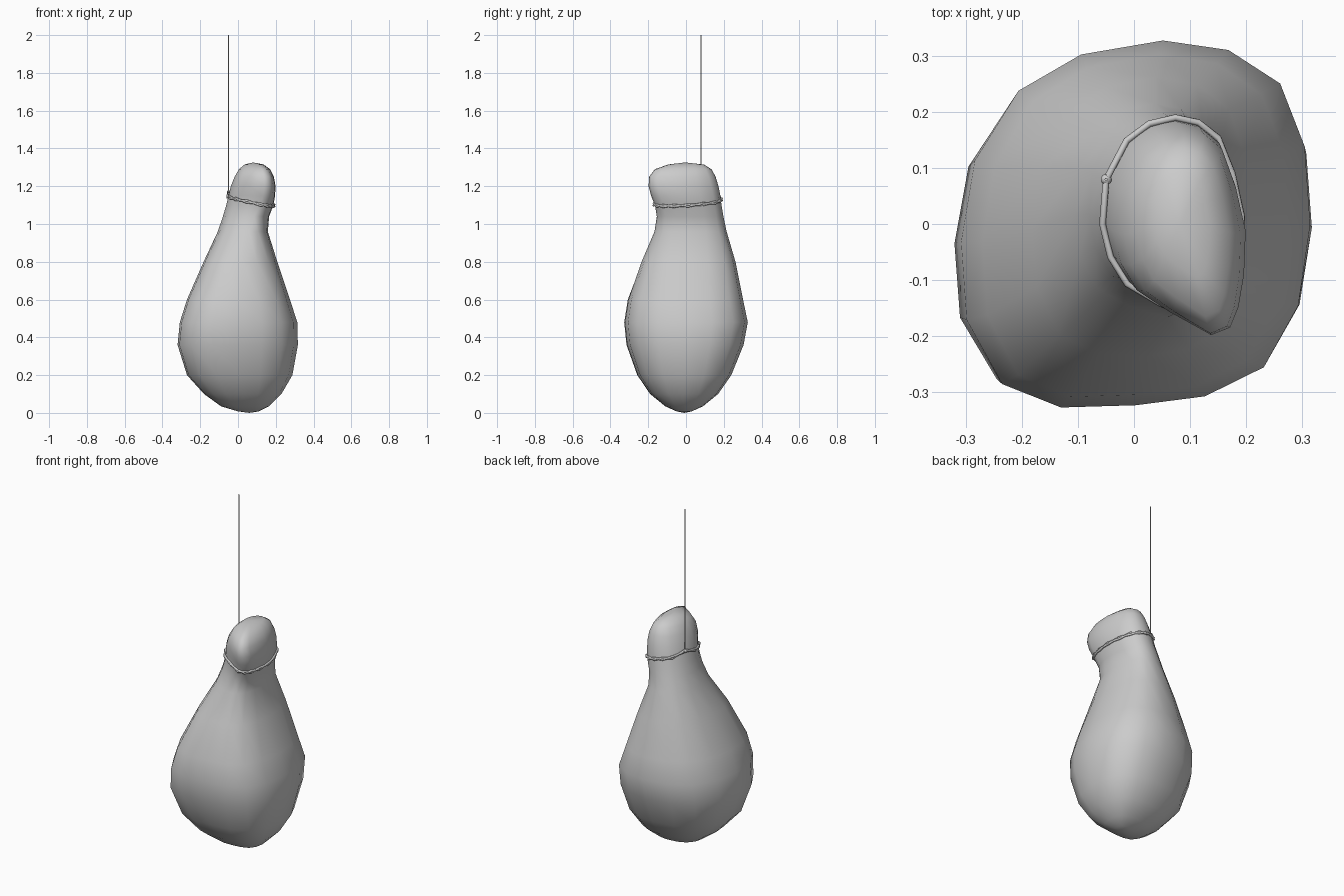
import bpy, bmesh, math
from mathutils import Vector

if "Cube" in bpy.data.objects:
    bpy.data.objects.remove(bpy.data.objects["Cube"])

# Cross-section outlines seen from above, clockwise from the left side
BELLY = [(-.32, -.03), (-.295, .115), (-.215, .24), (-.1, .305), (.05, .33), (.17, .313),
         (.265, .253), (.31, .14), (.32, 0), (.298, -.145), (.235, -.255), (.127, -.307),
         (0, -.323), (-.137, -.327), (-.245, -.285), (-.31, -.17)]
HEAD = [(-.045, 0), (-.04, .08), (-.005, .15), (.035, .18), (.08, .19), (.12, .18),
        (.155, .15), (.18, .08), (.198, 0), (.195, -.08), (.185, -.14), (.17, -.178),
        (.135, -.192), (.06, -.15), (0, -.11), (-.03, -.06)]

# Profile: height, x min, x max, y min, y max
PROFILE = [(.008, .0, .11, -.05, .03), (.035, -.09, .165, -.11, .09), (.10, -.18, .23, -.19, .17),
           (.20, -.27, .288, -.258, .24), (.36, -.32, .317, -.315, .305),
           (.48, -.308, .314, -.327, .327), (.60, -.27, .275, -.308, .302),
           (.80, -.182, .208, -.238, .262), (.96, -.107, .158, -.168, .215),
           (1.04, -.08, .165, -.155, .198), (1.10, -.062, .188, -.165, .188),
           (1.15, -.05, .196, -.185, .182), (1.20, -.038, .199, -.198, .172),
           (1.25, -.018, .19, -.195, .157), (1.29, .005, .17, -.165, .135),
           (1.315, .035, .135, -.095, .095)]


def normalised(outline):
    xs, ys = zip(*outline)
    fit = lambda v, s: 2 * (v - min(s)) / (max(s) - min(s)) - 1
    return [(fit(x, xs), fit(y, ys)) for x, y in outline]


BELLY, HEAD = normalised(BELLY), normalised(HEAD)
SIDES = len(BELLY)


def skin_point(i, z):
    """Point on the body surface at side i and height z."""
    k = 0
    while k < len(PROFILE) - 2 and PROFILE[k + 1][0] < z:
        k += 1
    a, b = PROFILE[k], PROFILE[k + 1]
    t = (z - a[0]) / (b[0] - a[0])
    _, x0, x1, y0, y1 = [p + (q - p) * t for p, q in zip(a, b)]
    w = min(1, max(0, (z - .75) / .4))
    u, v = Vector(BELLY[i]).lerp(Vector(HEAD[i]), w)
    return Vector((x0 + (x1 - x0) * (u + 1) / 2, y0 + (y1 - y0) * (v + 1) / 2, z))


def make_body():
    bm = bmesh.new()
    rings = [[bm.verts.new(skin_point(i, row[0])) for i in range(SIDES)] for row in PROFILE]
    for low, high in zip(rings, rings[1:]):
        for i in range(SIDES):
            j = (i + 1) % SIDES
            bm.faces.new((low[i], low[j], high[j], high[i]))
    for ring, tip in ((rings[0], (.06, -.01, 0)), (rings[-1], (.08, -.005, 1.326))):
        v = bm.verts.new(tip)
        for i in range(SIDES):
            bm.faces.new((ring[i], ring[(i + 1) % SIDES], v))
    bmesh.ops.recalc_face_normals(bm, faces=bm.faces)
    for f in bm.faces:
        f.smooth = True
    mesh = bpy.data.meshes.new("body")
    bm.to_mesh(mesh)
    bm.free()
    bpy.context.collection.objects.link(bpy.data.objects.new("body", mesh))


def make_cord(name, points, radius, closed=False):
    curve = bpy.data.curves.new(name, 'CURVE')
    curve.dimensions = '3D'
    curve.bevel_depth = radius
    curve.bevel_resolution = 1
    curve.use_fill_caps = True
    spline = curve.splines.new('POLY')
    spline.points.add(len(points) - 1)
    for sp, p in zip(spline.points, points):
        sp.co = (*p, 1)
    spline.use_cyclic_u = closed
    spline.use_smooth = True
    bpy.context.collection.objects.link(bpy.data.objects.new(name, curve))


# Hanging body with pinched head
make_body()

# Tilted loop tied round the neck, following the skin
loop = []
for i in range(SIDES):
    z = 1.12
    for _ in range(6):
        p = skin_point(i, z)
        z = 1.12 - .2 * (p.x - .075) + .05 * p.y
    out = Vector((p.x - .07, p.y, 0)).normalized()
    p += out * .005
    if i == 1:
        p.z += .02
    loop.append((p, out))

# Two strands of rope crossing over each other
for name, sign in (("rope_strand_a", 1), ("rope_strand_b", -1)):
    pts = [p + Vector((0, 0, sign * (-1) ** i * .005)) for i, (p, out) in enumerate(loop)]
    make_cord(name, pts, .006, True)

# Knot and hanging string
knot = loop[1][0]
bpy.ops.mesh.primitive_uv_sphere_add(segments=10, ring_count=6, radius=.01, location=knot)
bpy.context.object.name = "knot"
bpy.ops.object.shade_smooth()
make_cord("hanging_string", [knot, Vector((knot.x, knot.y, 2))], .003)
